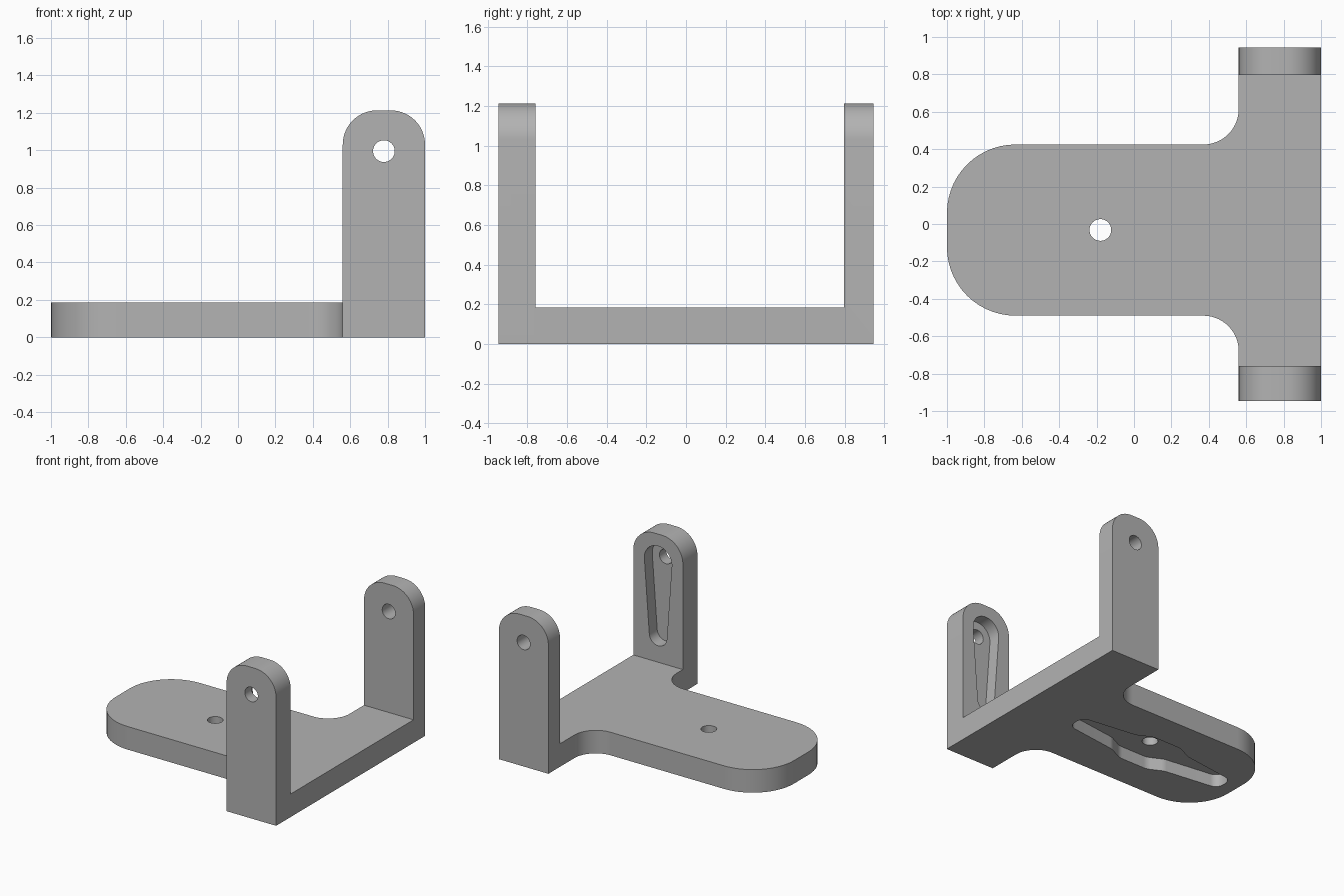
import bpy
import math
from mathutils import Vector

cube = bpy.data.objects.get("Cube")
if cube:
    bpy.data.objects.remove(cube, do_unlink=True)

grey = bpy.data.materials.new("plain_grey")
grey.use_nodes = True
GREY = (0.45, 0.45, 0.45, 1)
grey.diffuse_color = GREY
grey.node_tree.nodes["Principled BSDF"].inputs["Base Color"].default_value = GREY


def rounded(corners, steps=14):
    """Closed outline from (u, v, radius) corners, each one filleted."""
    out = []
    for i, (u, v, r) in enumerate(corners):
        p = Vector((u, v))
        if r == 0:
            out.append(p)
            continue
        a = (Vector(corners[i - 1][:2]) - p).normalized()
        b = (Vector(corners[(i + 1) % len(corners)][:2]) - p).normalized()
        half = a.angle(b) / 2
        centre = p + (a + b).normalized() * r / math.sin(half)
        start = p + a * r / math.tan(half) - centre
        end = p + b * r / math.tan(half) - centre
        sweep = math.atan2(start.x * end.y - start.y * end.x, start.dot(end))
        for k in range(steps + 1):
            t = sweep * k / steps
            c, s = math.cos(t), math.sin(t)
            out.append(centre + Vector((start.x * c - start.y * s,
                                        start.x * s + start.y * c)))
    return out


def arc(u, v, r, a0, a1, steps):
    return [Vector((u + r * math.cos(a0 + (a1 - a0) * k / steps),
                    v + r * math.sin(a0 + (a1 - a0) * k / steps)))
            for k in range(steps + 1)]


def circle(u, v, r):
    return arc(u, v, r, 0, math.tau, 40)[:-1]


def prism(name, outline, axis, lo, hi):
    """Extrude a flat outline along z, or along y with v as height."""
    n = len(outline)
    verts = [(p.x, p.y, w) if axis == "z" else (p.x, w, p.y)
             for w in (lo, hi) for p in outline]
    area = sum(outline[i - 1].cross(outline[i]) if hasattr(outline[i], "cross") else 0
               for i in range(n))
    faces = [tuple(range(n))[::-1], tuple(range(n, 2 * n))]
    faces += [(i, (i + 1) % n, (i + 1) % n + n, i + n) for i in range(n)]
    if (area > 0) != (axis == "z"):
        faces = [f[::-1] for f in faces]
    mesh = bpy.data.meshes.new(name)
    mesh.from_pydata(verts, [], faces)
    mesh.materials.append(grey)
    obj = bpy.data.objects.new(name, mesh)
    bpy.context.collection.objects.link(obj)
    return obj


def combine(target, tool, operation):
    mod = target.modifiers.new("join", "BOOLEAN")
    mod.operation, mod.solver, mod.object = operation, "EXACT", tool
    bpy.context.view_layer.objects.active = target
    bpy.ops.object.modifier_apply(modifier=mod.name)
    bpy.data.objects.remove(tool, do_unlink=True)


THICK = 0.185
IN, OUT = 0.56, 1.0            # arm width range in x
FRONT, BACK = -0.945, 0.945    # outer arm faces
FRONT_IN, BACK_IN = -0.76, 0.797
HOLE_X, HOLE_Z, HOLE_R = 0.78, 0.995, 0.058
MID_X, MID_Y = -0.18, -0.032   # base hole

# Base plate: rounded tongue flaring into the crossbar
bracket = prism("bracket", rounded([
    (-1, -0.49, 0.366), (IN, -0.49, 0.19), (IN, FRONT_IN, 0), (OUT, FRONT_IN, 0),
    (OUT, BACK_IN, 0), (IN, BACK_IN, 0), (IN, 0.425, 0.19), (-1, 0.425, 0.366)]),
    "z", 0, THICK)

# Upright arms with rounded tops
arm = rounded([(IN, 0, 0), (OUT, 0, 0), (OUT, 1.213, 0.183), (IN, 1.213, 0.183)])
for name, lo, hi in (("front_arm", FRONT, FRONT_IN), ("back_arm", BACK_IN, BACK)):
    combine(bracket, prism(name, arm, "y", lo, hi), "UNION")

# Tapered pocket on the inside of the front arm
big, small, low_z = 0.122, 0.078, 0.395
phi = math.acos((big - small) / (HOLE_Z - low_z))
down = -math.pi / 2
slot = (arc(HOLE_X, low_z, small, down - phi, down + phi, 20)
        + arc(HOLE_X, HOLE_Z, big, down + phi, down + math.tau - phi, 24))
combine(bracket, prism("arm_pocket", slot, "y", FRONT_IN - 0.1, FRONT_IN + 0.1), "DIFFERENCE")

# Two-ended pocket with a wider middle under the base
quarter = [(0.71, 0.075, 0.07), (0.25, 0.135, 0.12), (0.13, 0.195, 0.12)]
half = quarter + [(-u, v, r) for u, v, r in quarter[::-1]]
full = half + [(-u, -v, r) for u, v, r in half]
horn = rounded([(MID_X + u, MID_Y + v, r) for u, v, r in full], 8)
combine(bracket, prism("base_pocket", horn, "z", -0.1, 0.1), "DIFFERENCE")

# Through holes
combine(bracket, prism("base_hole", circle(MID_X, MID_Y, HOLE_R), "z", -0.2, 0.4), "DIFFERENCE")
for name, lo, hi in (("front_hole", -1.1, -0.6), ("back_hole", 0.6, 1.1)):
    combine(bracket, prism(name, circle(HOLE_X, HOLE_Z, HOLE_R), "y", lo, hi), "DIFFERENCE")

# Smooth curved walls, crisp edges
bpy.ops.object.select_all(action="DESELECT")
bracket.select_set(True)
bpy.context.view_layer.objects.active = bracket
bpy.ops.object.shade_smooth_by_angle(angle=math.radians(30))
